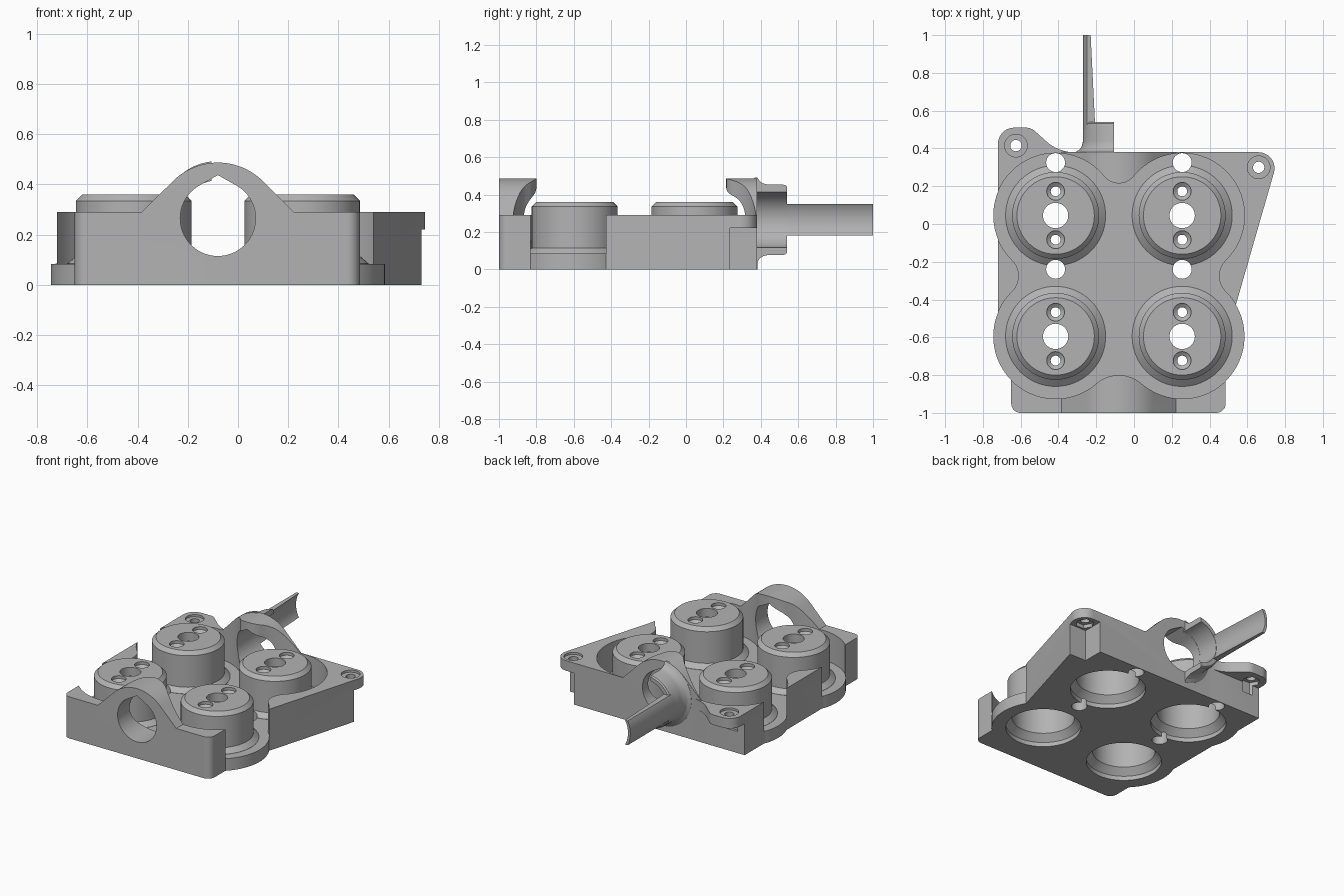
import bpy, bmesh
from math import sin, cos, pi, tau, atan2, acos, asin, tan, radians
from mathutils import Vector

if "Cube" in bpy.data.objects:
    bpy.data.objects.remove(bpy.data.objects["Cube"])

grey = bpy.data.materials.new("plain_grey")
grey.use_nodes = True
colour = (0.45, 0.45, 0.45, 1)
grey.diffuse_color = colour
grey.node_tree.nodes["Principled BSDF"].inputs["Base Color"].default_value = colour

POT_X, POT_Y = (-0.415, 0.255), (0.045, -0.595)
POTS = [(x, y) for x in POT_X for y in POT_Y]
CX, BORE_Z = -0.08, 0.265
FLOOR, TOP, POCKET_R = 0.085, 0.29, 0.33


def loft(name, rings):
    """Closed solid through a stack of matching rings of points."""
    bm = bmesh.new()
    loops = [[bm.verts.new(p) for p in ring] for ring in rings]
    n = len(loops[0])
    for a, b in zip(loops, loops[1:]):
        for i in range(n):
            j = (i + 1) % n
            bm.faces.new((a[i], a[j], b[j], b[i]))
    bm.faces.new(loops[0][::-1])
    bm.faces.new(loops[-1])
    bmesh.ops.recalc_face_normals(bm, faces=bm.faces)
    mesh = bpy.data.meshes.new(name)
    bm.to_mesh(mesh)
    bm.free()
    mesh.materials.append(grey)
    obj = bpy.data.objects.new(name, mesh)
    bpy.context.collection.objects.link(obj)
    return obj


def prism(name, outline, z0, z1):
    return loft(name, [[(x, y, z) for x, y in outline] for z in (z0, z1)])


def prism_y(name, outline, y0, y1):
    return loft(name, [[(x, y, z) for x, z in outline] for y in (y0, y1)])


def turned(name, centre, profile, sides=64):
    """Round solid on a vertical axis from (radius, height) pairs."""
    x, y = centre
    return loft(name, [[(x + r * cos(tau * i / sides), y + r * sin(tau * i / sides), z)
                        for i in range(sides)] for r, z in profile])


def box(name, x0, x1, y0, y1, z0, z1):
    return prism(name, [(x0, y0), (x1, y0), (x1, y1), (x0, y1)], z0, z1)


def combine(target, other, operation):
    mod = target.modifiers.new("cut", "BOOLEAN")
    mod.operation, mod.solver, mod.object = operation, "EXACT", other
    bpy.ops.object.select_all(action="DESELECT")
    bpy.context.view_layer.objects.active = target
    target.select_set(True)
    bpy.ops.object.modifier_apply(modifier=mod.name)
    bpy.data.objects.remove(other)


def arc(cx, cy, r, a0, a1, n=16):
    return [(cx + r * cos(a0 + (a1 - a0) * i / n), cy + r * sin(a0 + (a1 - a0) * i / n))
            for i in range(n + 1)]


def rounded(corners, steps=10):
    """Outline with each (x, y, radius) corner filleted."""
    out = []
    for i, (x, y, r) in enumerate(corners):
        p = Vector((x, y))
        if not r:
            out.append((x, y))
            continue
        u = (Vector(corners[i - 1][:2]) - p).normalized()
        v = (Vector(corners[(i + 1) % len(corners)][:2]) - p).normalized()
        half = u.angle(v) / 2
        centre = p + (u + v).normalized() * (r / sin(half))
        a = p + u * (r / tan(half)) - centre
        b = p + v * (r / tan(half)) - centre
        a0 = atan2(a.y, a.x)
        sweep = (atan2(b.y, b.x) - a0 + pi) % tau - pi
        out += arc(centre.x, centre.y, r, a0, a0 + sweep, steps)
    return out


def pocket_outline():
    """Four circles blended by concave fillets, counter-clockwise."""
    (xl, xr), (yb, yf) = POT_X, POT_Y
    pots = [Vector(p) for p in ((xl, yf), (xr, yf), (xr, yb), (xl, yb))]
    offsets = (0.205, 0.195, 0.17, 0.195)
    fillets = []
    for i, d in enumerate(offsets):
        a, b = pots[i], pots[(i + 1) % 4]
        h = (b - a).length / 2
        f = (h * h + d * d - POCKET_R ** 2) / (2 * (POCKET_R - d))
        side = (b - a).normalized()
        fillets.append(((a + b) / 2 + Vector((side.y, -side.x)) * (d + f), f))
    out = []
    for i, p in enumerate(pots):
        prev, (c, f) = fillets[i - 1][0] - p, fillets[i]
        a0, to = atan2(prev.y, prev.x), c - p
        out += arc(p.x, p.y, POCKET_R, a0, a0 + (atan2(to.y, to.x) - a0) % tau, 40)
        s, e = p - c, pots[(i + 1) % 4] - c
        a0 = atan2(s.y, s.x)
        out += arc(c.x, c.y, f, a0, a0 - (a0 - atan2(e.y, e.x)) % tau, 16)[1:-1]
    return out


# Main block with two mounting ears
outline = rounded([(-0.65, -1, 0.05), (0.485, -1, 0.05), (0.485, -0.7, 0), (0.53, -0.46, 0),
                   (0.772, 0.38, 0.085), (-0.4, 0.38, 0.22), (-0.545, 0.51, 0.07),
                   (-0.72, 0.51, 0.085), (-0.72, -0.5, 0), (-0.65, -0.7, 0)])
body = prism("valve_block", outline, 0, TOP)
combine(body, box("right_notch", -0.9, -0.3, 0.381, 0.7, -0.1, 0.22), "DIFFERENCE")
combine(body, box("left_notch", 0.6, 0.9, 0.235, 0.7, -0.1, 0.22), "DIFFERENCE")

# Arches on the front and back walls
arch = arc(CX, 0.233, 0.254, pi / 4, 3 * pi / 4, 32) + [(-0.383, TOP), (-0.383, 0.2), (0.223, 0.2), (0.223, TOP)]
for y0, y1 in ((-1, -0.7), (0.1, 0.38)):
    combine(body, prism_y("arch", arch, y0, y1), "UNION")

# Teardrop bore, round-lobed floor and open pocket
teardrop = arc(CX, BORE_Z, 0.15, radians(120), radians(420), 56) + [(CX, BORE_Z + 0.172)]
combine(body, prism_y("bore", teardrop, -1.2, 1.2), "DIFFERENCE")
lobes = pocket_outline()
combine(body, prism("floor", lobes, 0, FLOOR), "UNION")
combine(body, prism("pocket", lobes, FLOOR - 0.001, 1), "DIFFERENCE")

# Pots, hollow from below, with centre and screw holes
for x, y in POTS:
    combine(body, turned("pot", (x, y), [(0.265, 0.03), (0.265, FLOOR), (0.23, 0.115), (0.23, 0.335),
                                         (0.205, 0.36)]), "UNION")
    combine(body, turned("cavity", (x, y), [(0.24, -0.1), (0.24, 0.03), (0.2, 0.075), (0.2, 0.3)]),
            "DIFFERENCE")
    combine(body, turned("centre_hole", (x, y), [(0.067, 0.2), (0.067, 0.5)], 40), "DIFFERENCE")
    for side in (-1, 1):
        combine(body, turned("screw_hole", (x, y + side * 0.128),
                             [(0.026, 0.2), (0.026, 0.325), (0.047, 0.34), (0.047, 0.5)], 32), "DIFFERENCE")

# Drain holes through the floor
for x in POT_X:
    for y in (-0.24, 0.325):
        combine(body, turned("drain", (x, y), [(0.05, -0.1), (0.05, 0.6)], 40), "DIFFERENCE")

# Ear bolt holes with nut pockets below
for ear in ((-0.625, 0.415), (0.66, 0.3)):
    combine(body, turned("bolt_hole", ear, [(0.03, 0.1), (0.03, 0.275), (0.06, 0.275), (0.06, 0.5)], 32),
            "DIFFERENCE")
    combine(body, turned("nut_pocket", ear, [(0.06, 0.15), (0.06, 0.245)], 6), "DIFFERENCE")


def tube_part(name, profile, half_angle, steps=32):
    """Part of a tube around the bore, open towards +x."""
    rings = []
    for i in range(steps + 1):
        t = 2 * i / steps - 1
        ring = []
        for r, y in profile:
            a = pi + t * half_angle(r)
            ring.append((CX + r * cos(a), y, BORE_Z + r * sin(a)))
        rings.append(ring)
    return loft(name, rings)


# Half collar on the back wall and the tapering spout
collar = tube_part("outlet_collar", [(0.151, 0.365), (0.151, 0.54), (0.178, 0.54), (0.187, 0.532),
                                     (0.19, 0.515), (0.19, 0.44), (0.195, 0.415), (0.207, 0.395),
                                     (0.228, 0.381), (0.228, 0.365)], lambda r: acos(0.025 / r))
spout = tube_part("outlet_spout", [(0.151, 0.5), (0.172, 1), (0.19, 1), (0.19, 0.5)],
                  lambda r: asin(0.085 / r))

bpy.ops.object.select_all(action="DESELECT")
for obj in (body, collar, spout):
    obj.select_set(True)
bpy.context.view_layer.objects.active = body
bpy.ops.object.shade_smooth_by_angle(angle=radians(25))
